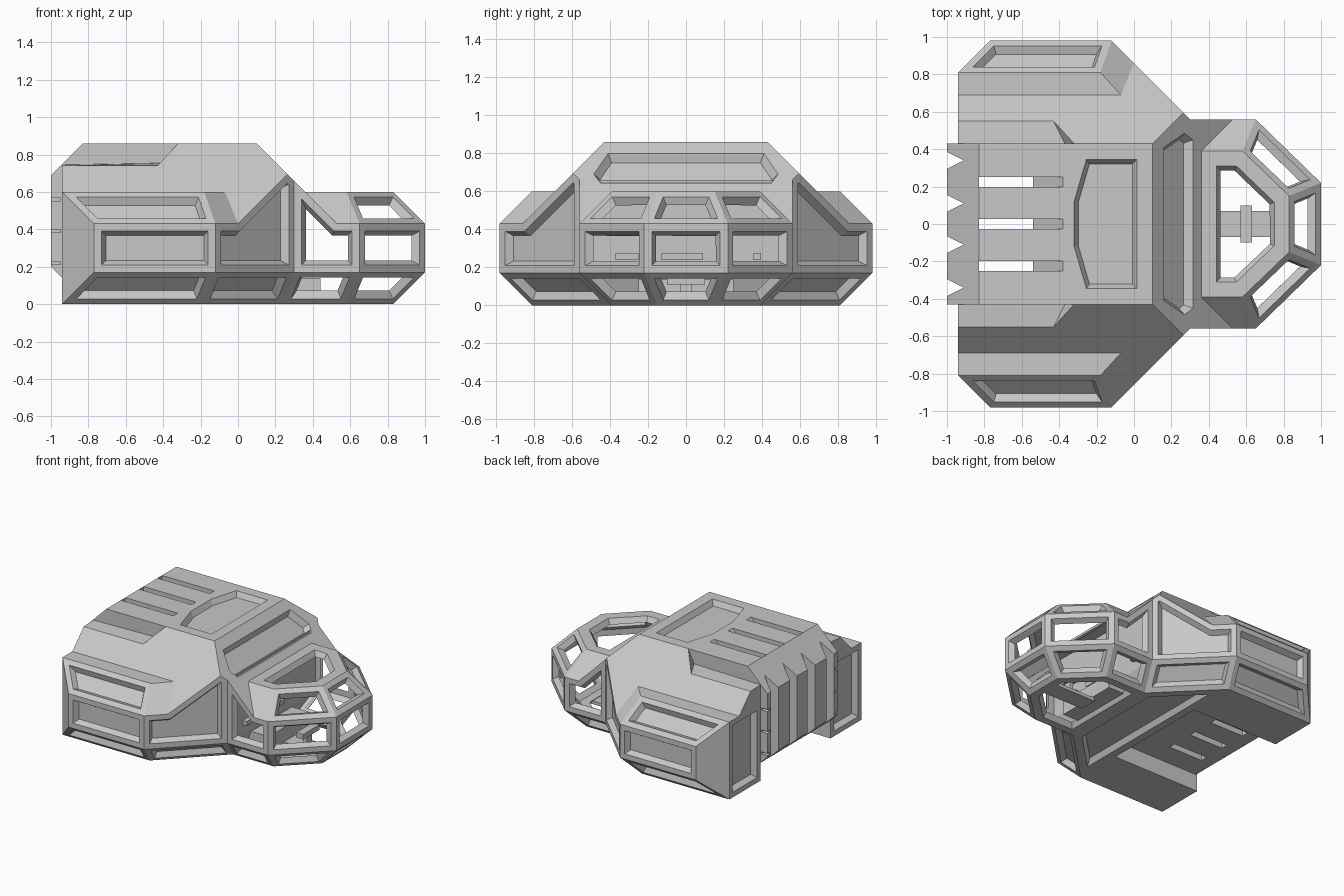
import bpy, bmesh
from mathutils import Vector

cube = bpy.data.objects.get("Cube")
if cube:
    bpy.data.objects.remove(cube)

grey = bpy.data.materials.new("hull_grey")
grey.use_nodes = True
grey.diffuse_color = (0.58, 0.58, 0.58, 1)
grey.node_tree.nodes["Principled BSDF"].inputs["Base Color"].default_value = (0.58, 0.58, 0.58, 1)

CENTRE = Vector((0, 0, 0.35))
DEPTH = 0.04


def finish(bm, name):
    mesh = bpy.data.meshes.new(name)
    bm.to_mesh(mesh)
    bm.free()
    mesh.materials.append(grey)
    obj = bpy.data.objects.new(name, mesh)
    bpy.context.scene.collection.objects.link(obj)
    return obj


def flip(points):
    return [(x, -y, z) for x, y, z in points]


def outward(face):
    face.normal_update()
    if face.normal.dot(face.calc_center_median() - CENTRE) < 0:
        face.normal_flip()


def plate(bm, points, kind="plain", frame=0.04, reveal=0.023):
    """One outward face: plain, recessed panel, open window or window lining."""
    face = bm.faces.new([bm.verts.new(p) for p in points])
    outward(face)
    if kind == "plain":
        return
    if frame:
        bmesh.ops.inset_individual(bm, faces=[face], thickness=frame, use_even_offset=True)
    if kind != "lining":
        bmesh.ops.inset_individual(bm, faces=[face], thickness=reveal, depth=-DEPTH, use_even_offset=True)
    if kind != "panel":
        bmesh.ops.delete(bm, geom=[face], context="FACES")


def pair(bm, points, kind="plain", frame=0.04):
    plate(bm, points, kind, frame)
    plate(bm, flip(points), kind, frame)


def whole(half):
    """Complete a face spanning the centre line from its +y half."""
    return half + flip(half)[::-1]


def prism(name, points, axis, low, high):
    """Extrude a flat profile along y or z."""
    bm = bmesh.new()
    place = (lambda a, b, t: (a, t, b)) if axis == "y" else (lambda a, b, t: (a, b, t))
    ends = [[bm.verts.new(place(a, b, t)) for a, b in points] for t in (low, high)]
    bm.faces.new(ends[0])
    bm.faces.new(ends[1])
    n = len(points)
    for i in range(n):
        j = (i + 1) % n
        bm.faces.new([ends[0][i], ends[0][j], ends[1][j], ends[1][i]])
    bmesh.ops.recalc_face_normals(bm, faces=bm.faces)
    return finish(bm, name)


def box(name, x, y, z):
    return prism(name, [(x[0], z[0]), (x[1], z[0]), (x[1], z[1]), (x[0], z[1])], "y", *y)


# Shared corners, +y side: b bottom, l lower belt, m upper belt, t pod top, c canopy
b1, b2, b3, b4, b5 = [(x, y, 0) for x, y in
                      ((-.94, .81), (-.19, .81), (.23, .39), (.58, .39), (.83, .15))]
belt = ((-.77, .98), (-.12, .98), (.30, .56), (.65, .56), (1, .22))
l1, l2, l3, l4, l5 = [(x, y, .17) for x, y in belt]
m1, m2, m3, m4, m5 = [(x, y, .43) for x, y in belt]
m3 = (.53, .56, .43)
m_step = (0, .86, .43)
t0, t1, t2, t3 = [(x, y, .6) for x, y in ((-.94, .69), (-.94, .81), (-.18, .81), (-.07, .69))]
c3, c4, c5 = [(x, y, .6) for x, y in ((.36, .39), (.58, .39), (.83, .15))]
brow, cheek = (.265, .595, .695), (.30, .56, .66)
roof_front, roof_back = (.10, .43, .86), (-.32, .43, .86)
vent_front, vent_back = (-.43, .55, .74), (-.94, .55, .74)
vent_in, vent_mid = (-.94, .43, .745), (-.37, .43, .755)

# Main hull with side pods
hull = bmesh.new()
for panel in ([b1, b2, l2, l1], [l1, l2, m2, m1], [m1, m2, t2, t1], [b2, b3, l3, l2],
              [l2, l3, cheek, brow, m_step, m2],
              [b1, t1, (-.94, .43, .6), (-.94, .43, 0)]):
    pair(hull, panel, "panel")
for side in ([t1, t2, t3, t0], [t2, m2, m_step, t3], [b1, l1, m1, t1],
             [t0, t3, m_step, brow, roof_front, roof_back, vent_front, vent_back],
             [vent_back, vent_front, vent_mid, vent_in], [vent_front, roof_back, vent_mid],
             [t0, vent_back, vent_in, (-.94, .43, .6)]):
    pair(hull, side)

# Roof and its hatch
hatch = [(-.32, .12, .86), (-.255, .345, .86), (.015, .345, .86)]
pair(hull, [(.10, 0, .86), roof_front, roof_back] + hatch + [(.015, 0, .86)])
plate(hull, whole(hatch), "panel", 0)

# Sloping brow plate with its wide recess
slot = [(x, y, .96 - x) for x, y in ((.315, .45), (.27, .485), (.16, .41))]
pair(hull, [(.10, 0, .86), roof_front, brow, cheek, m3, c3, (.36, 0, .6), (.315, 0, .645)]
     + slot + [(.16, 0, .80)])
plate(hull, whole(slot), "panel", 0, .03)

# Underside: pod floors, front floor panel and the raised channel between pods
pair(hull, [b1, b2, (-.19, .43, 0), (-.94, .43, 0)])
plate(hull, whole([(-.19, .43, 0), b2, b3]), "panel", .06)
pair(hull, [(-.94, .43, 0), (-.19, .43, 0), (-.32, .43, .13), (-.94, .43, .13)])
plate(hull, whole([(-.19, .43, 0), (-.32, .43, .13)]))

# Bulkhead behind the cockpit
plate(hull, whole([b3, l3]))
plate(hull, whole([l3, cheek]))
bmesh.ops.remove_doubles(hull, verts=hull.verts, dist=0.0005)
finish(hull, "hull")

# Cockpit cage: each pane with its frame width, zero for the solid shoulder
panes = []
for pane, frame in (([l3, l4, m4, m3, cheek], .04), ([b3, b4, l4, l3], .04),
                    ([b4, b5, l5, l4], .04), ([l4, l5, m5, m4], .04),
                    ([m4, m5, c5, c4], .04), ([m3, m4, c4, c3], 0)):
    panes += [(pane, frame), (flip(pane), frame)]
for half, frame in (([b5, l5], .04), ([l5, m5], .04), ([m5, c5], .04),
                    ([c3, c4, c5], .08), ([b3, b4, b5], .06)):
    panes.append((whole(half), frame))

# Joined shell that gives the inner corners of the cage beams
shell = bmesh.new()
corners = {}
for points, frame in panes:
    for p in points:
        if p not in corners:
            corners[p] = shell.verts.new(p)
    outward(shell.faces.new([corners[p] for p in points]))
shell.normal_update()
inner = {p: v.co - v.normal * DEPTH * v.calc_shell_factor() for p, v in corners.items()}
shell.free()

cage = bmesh.new()
for points, frame in panes:
    plate(cage, points, "window" if frame else "plain", frame)
    plate(cage, [inner[p] for p in points], "lining" if frame else "plain", frame + .007)
bmesh.ops.remove_doubles(cage, verts=cage.verts, dist=0.002)
finish(cage, "cockpit_cage")

# Engine block with through slots, grooved rear and side slits
engine = prism("engine_block", [(-1, .20), (-1, .69), (-.83, .86), (-.32, .86),
                                (-.32, .13), (-.93, .13)], "y", -.43, .43)
cutters = []
for y in (-.225, 0, .225):
    cutters.append(prism("slot_cutter", [(-.83, -.1), (-.83, 1), (-.24, 1), (-.54, .70), (-.54, -.1)],
                         "y", y - .027, y + .027))
for y in (-.34, -.11, .11, .34):
    cutters.append(prism("groove_cutter", [(-1.02, y - .055), (-.91, y), (-1.02, y + .055)],
                         "z", -.1, 1))
for z in (.22, .39, .56):
    for y in (-.43, .43):
        cutters.append(box("slit_cutter", (-1.02, -.95), (y - .03, y + .03), (z - .008, z + .008)))
for cutter in cutters:
    cutter.hide_render = True
    cutter.hide_viewport = True
    cut = engine.modifiers.new("cut", "BOOLEAN")
    cut.operation = "DIFFERENCE"
    cut.solver = "EXACT"
    cut.object = cutter

# Cockpit fittings
box("floor_beam", (.42, .78), (-.07, .07), (.005, .03))
box("console_post", (.585, .615), (-.03, .03), (.03, .11))
box("console", (.57, .63), (-.10, .10), (.11, .15))
box("bench", (.26, .44), (-.25, .25), (.03, .14))
for name, y, width in (("right_fitting", -.31, .12), ("middle_fitting", -.02, .22),
                       ("left_fitting", .375, .04)):
    box(name, (.29, .335), (y - width / 2, y + width / 2), (.24, .275))
